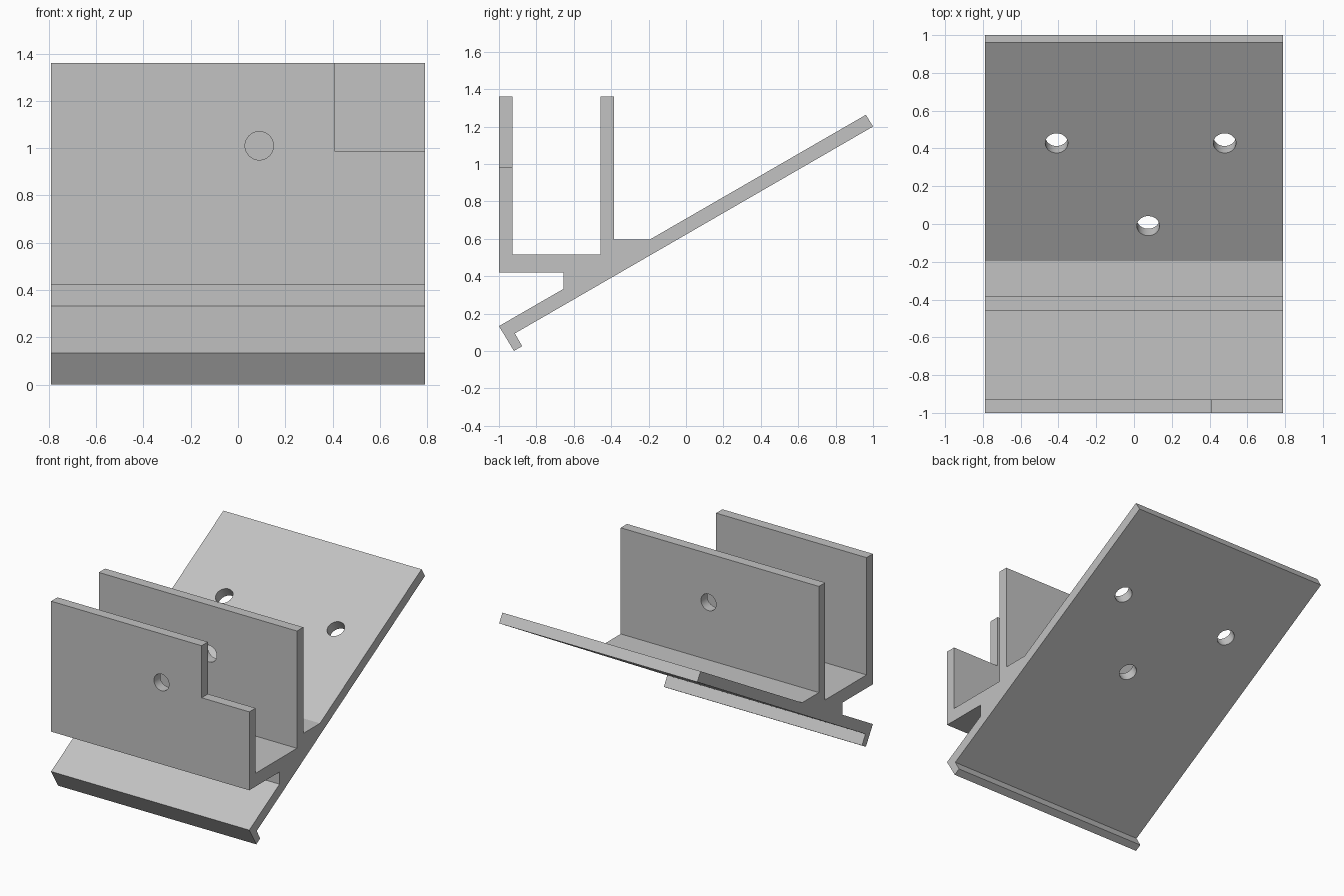
import bpy, bmesh, math
from mathutils import Vector, Matrix

default = bpy.data.objects.get("Cube")
if default:
    bpy.data.objects.remove(default, do_unlink=True)

HALF_WIDTH = 0.79
SLOPE = math.radians(30)

grey = bpy.data.materials.new("plain grey")
grey.use_nodes = True
grey.diffuse_color = (0.54, 0.54, 0.54, 1)
grey.node_tree.nodes["Principled BSDF"].inputs["Base Color"].default_value = grey.diffuse_color


def add_object(name, bm):
    mesh = bpy.data.meshes.new(name)
    bmesh.ops.recalc_face_normals(bm, faces=bm.faces)
    bm.to_mesh(mesh)
    bm.free()
    mesh.materials.append(grey)
    obj = bpy.data.objects.new(name, mesh)
    bpy.context.collection.objects.link(obj)
    return obj


def cylinder_cutter(centre, radius, depth, tilt):
    bm = bmesh.new()
    bmesh.ops.create_cone(bm, cap_ends=True, segments=48, radius1=radius, radius2=radius,
                          depth=depth, matrix=Matrix.Translation(centre) @ Matrix.Rotation(tilt, 4, 'X'))
    return add_object("hole_cutter", bm)


def box_cutter(low, high):
    low, high = Vector(low), Vector(high)
    bm = bmesh.new()
    bmesh.ops.create_cube(bm, size=1, matrix=Matrix.Translation((low + high) / 2)
                          @ Matrix.Diagonal((*(high - low), 1)))
    return add_object("notch_cutter", bm)


# Side profile (y, z): lip, lower ramp, front wall, channel, back wall, upper ramp
profile = [
    (-0.92, 0), (-1, 0.133), (-0.655, 0.332), (-0.655, 0.42), (-1, 0.42),
    (-1, 1.36), (-0.928, 1.36), (-0.928, 0.515), (-0.457, 0.515), (-0.457, 1.36),
    (-0.385, 1.36), (-0.385, 0.595), (-0.195, 0.595), (0.962, 1.263), (1, 1.2),
    (-0.915, 0.094), (-0.876, 0.026),
]
bm = bmesh.new()
face = bm.faces.new([bm.verts.new((-HALF_WIDTH, y, z)) for y, z in profile])
side = bmesh.ops.extrude_face_region(bm, geom=[face])["geom"]
bmesh.ops.translate(bm, vec=(2 * HALF_WIDTH, 0, 0),
                    verts=[g for g in side if isinstance(g, bmesh.types.BMVert)])
bracket = add_object("angled_bracket", bm)

# Corner notch in the front wall, and one bore through both walls
cutters = [
    box_cutter((0.41, -1.1, 0.985), (0.9, -0.8, 1.5)),
    cylinder_cutter((0.09, -0.7, 1.01), 0.06, 0.9, math.pi / 2),
]
# Screw holes square to the ramp
for x, y in ((-0.41, 0.428), (0.48, 0.428), (0.075, -0.01)):
    z = 0.595 + (y + 0.195) * math.tan(SLOPE)
    cutters.append(cylinder_cutter((x, y, z), 0.06, 0.3, SLOPE))

bpy.ops.object.select_all(action='DESELECT')
bpy.context.view_layer.objects.active = bracket
bracket.select_set(True)
for cutter in cutters:
    cutter.hide_render = True
    cut = bracket.modifiers.new("cut", 'BOOLEAN')
    cut.operation = 'DIFFERENCE'
    cut.solver = 'EXACT'
    cut.object = cutter
    bpy.ops.object.modifier_apply(modifier=cut.name)
    bpy.data.objects.remove(cutter, do_unlink=True)

bpy.ops.object.shade_smooth_by_angle(angle=math.radians(25))
